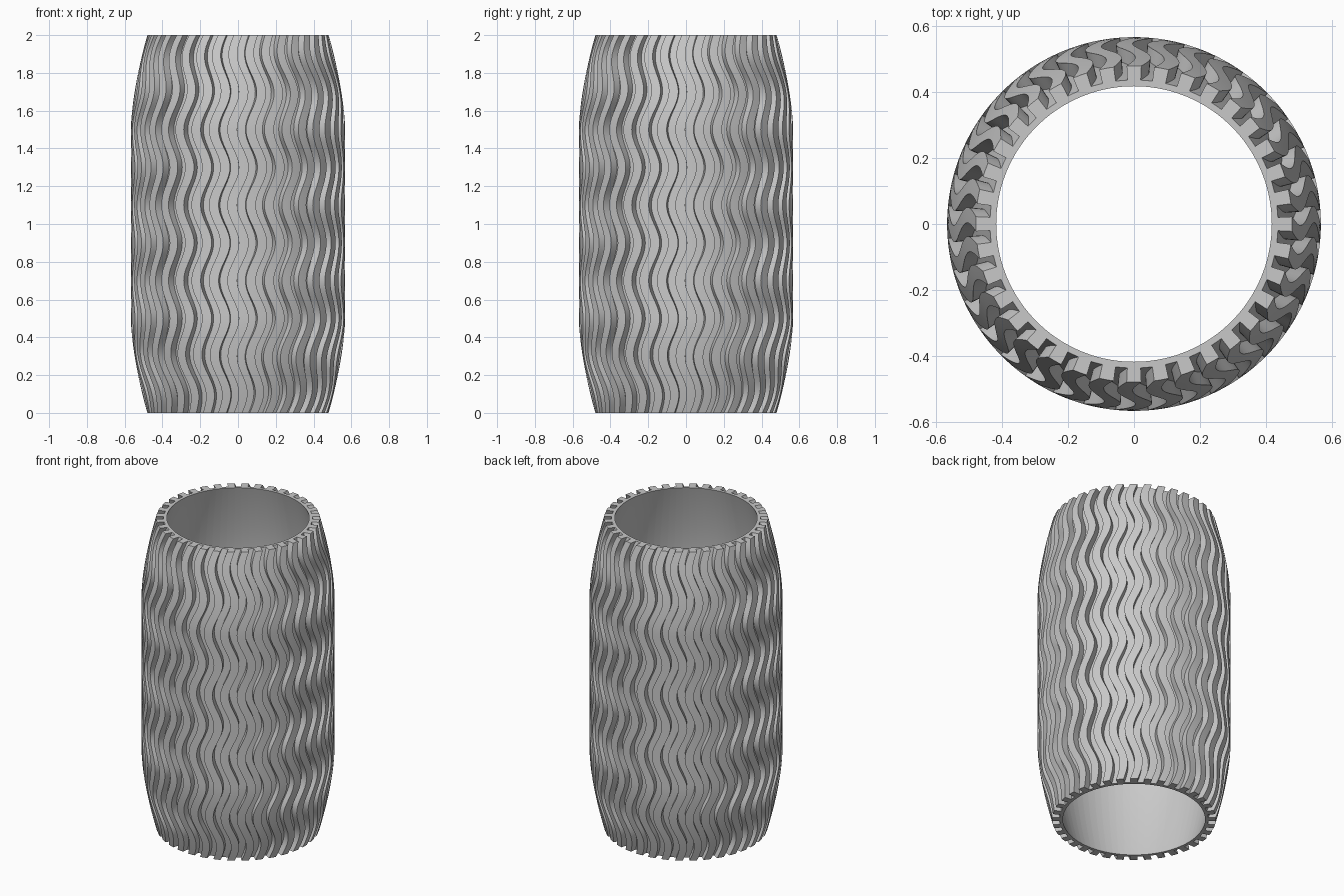
import bpy, bmesh, math

cube = bpy.data.objects.get("Cube")
if cube:
    bpy.data.objects.remove(cube, do_unlink=True)

RIBS = 36
LEVELS = 100
HEIGHT = 2.0
BELLY, TAPER = 0.567, 0.087
DEPTH = 0.043              # groove depth
WALL = 0.062               # rib top to bore
SWAY = math.radians(3.1)   # sideways swing of the ribs
WAVES = 5
PITCH = 2 * math.pi / RIBS
RIB_HALF = PITCH * 0.265


def barrel_radius(z):
    """Straight belly that curves in towards both ends."""
    u = max(0.0, (abs(z - HEIGHT / 2) - 0.5) / 0.5)
    return BELLY - TAPER * u ** 1.6


# Cross-section outline: (angle, inset) around the whole ring
outline = []
for i in range(RIBS):
    centre = i * PITCH
    for t in (-1, 0, 1):
        outline.append((centre + t * RIB_HALF, 0.0))
    groove_half = PITCH / 2 - RIB_HALF
    for t in (-1, 0, 1):
        outline.append((centre + PITCH / 2 + t * groove_half, DEPTH))

bm = bmesh.new()


def add_ring(points, z):
    return [bm.verts.new((r * math.cos(a), r * math.sin(a), z)) for a, r in points]


def bridge(lower, upper):
    n = len(lower)
    for i in range(n):
        j = (i + 1) % n
        bm.faces.new((lower[i], lower[j], upper[j], upper[i]))


# Wavy ribbed wall outside, smooth barrel-shaped bore inside
outer, bore = [], []
for k in range(LEVELS + 1):
    z = HEIGHT * k / LEVELS
    swing = SWAY * math.sin(2 * math.pi * WAVES * z / HEIGHT)
    radius = barrel_radius(z)
    outer.append(add_ring([(a + swing, radius - d) for a, d in outline], z))
    bore.append(add_ring([(a, radius - WALL) for a, d in outline], z))

# Up the outside, over the top rim, down the bore and across the bottom rim
loop = outer + bore[::-1]
for i, ring in enumerate(loop):
    bridge(ring, loop[(i + 1) % len(loop)])
bmesh.ops.recalc_face_normals(bm, faces=bm.faces)

mesh = bpy.data.meshes.new("ribbed_sleeve")
bm.to_mesh(mesh)
bm.free()
sleeve = bpy.data.objects.new("ribbed_sleeve", mesh)
bpy.context.collection.objects.link(sleeve)

# Plain grey finish
grey = bpy.data.materials.new("light_grey")
grey.use_nodes = True
colour = (0.58, 0.58, 0.58, 1.0)
grey.diffuse_color = colour
grey.node_tree.nodes["Principled BSDF"].inputs["Base Color"].default_value = colour
mesh.materials.append(grey)

# Smooth waves with crisp rib edges
bpy.ops.object.select_all(action='DESELECT')
sleeve.select_set(True)
bpy.context.view_layer.objects.active = sleeve
bpy.ops.object.shade_smooth_by_angle(angle=math.radians(30))
